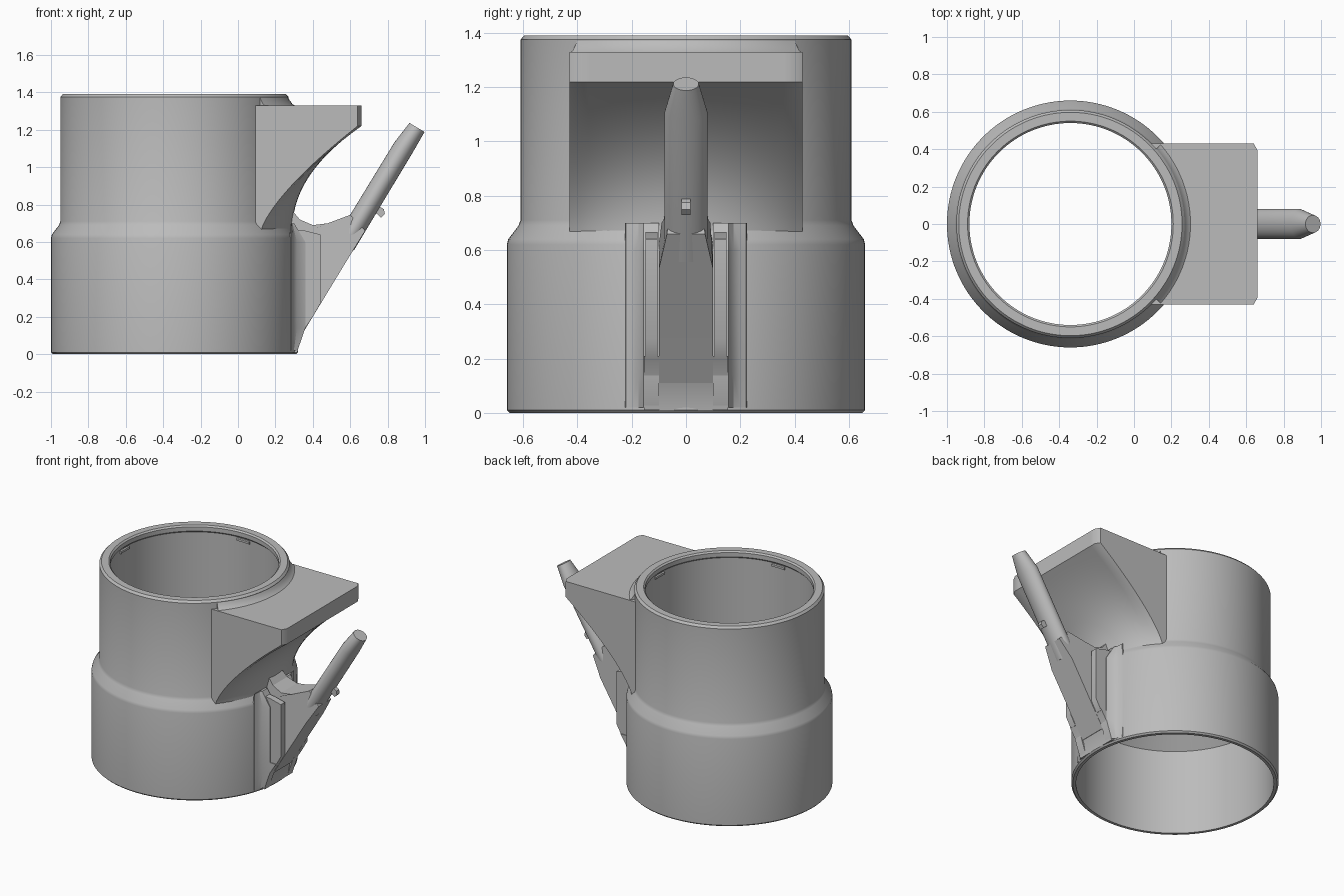
import bpy, bmesh, math
from mathutils import Vector

cube = bpy.data.objects.get("Cube")
if cube:
    bpy.data.objects.remove(cube, do_unlink=True)

AXIS = -0.34  # x of the tube axis

grey = bpy.data.materials.new("plain_grey")
grey.use_nodes = True
colour = (0.5, 0.5, 0.5, 1)
grey.diffuse_color = colour
grey.node_tree.nodes["Principled BSDF"].inputs["Base Color"].default_value = colour


def loft(name, rings, closed=False, angle=30):
    """Skin a row of equal-length rings, capped unless it closes on itself."""
    bm = bmesh.new()
    rows = [[bm.verts.new(p) for p in ring] for ring in rings]
    n = len(rows[0])
    pairs = list(zip(rows, rows[1:]))
    if closed:
        pairs.append((rows[-1], rows[0]))
    else:
        bm.faces.new(rows[0])
        bm.faces.new(rows[-1])
    for a, b in pairs:
        for i in range(n):
            j = (i + 1) % n
            bm.faces.new((a[i], a[j], b[j], b[i]))
    bmesh.ops.recalc_face_normals(bm, faces=bm.faces)
    mesh = bpy.data.meshes.new(name)
    bm.to_mesh(mesh)
    bm.free()
    mesh.materials.append(grey)
    obj = bpy.data.objects.new(name, mesh)
    bpy.context.collection.objects.link(obj)
    bpy.ops.object.select_all(action='DESELECT')
    obj.select_set(True)
    bpy.context.view_layer.objects.active = obj
    bpy.ops.object.shade_smooth_by_angle(angle=math.radians(angle))
    return obj


def turn(profile, a):
    """Place an (r, z) profile at angle a around the tube axis."""
    return [Vector((AXIS + r * math.cos(a), r * math.sin(a), z)) for r, z in profile]


def slab(name, points, y0, y1):
    return loft(name, [[Vector((x, y, z)) for x, z in points] for y in (y0, y1)])


def tube_x(r, y):
    return AXIS + math.sqrt(r * r - y * y)


# Stepped tube with a small lip inside the top rim
wall = [(0.65, 0), (0.66, 0.01), (0.66, 0.62), (0.655, 0.64), (0.617, 0.69), (0.61, 0.71),
        (0.61, 1.375), (0.597, 1.39), (0.55, 1.39), (0.54, 1.38), (0.54, 1.35), (0.55, 1.34),
        (0.55, 0.68), (0.63, 0.60), (0.63, 0)]
SEG = 128
loft("tube", [turn(wall, 2 * math.pi * i / SEG) for i in range(SEG)], closed=True)

# Shelf with a concave underside that flows into the round wall
HALF, END, LOW, HIGH, TOP = 0.43, 0.66, 0.65, 1.22, 1.33
columns = []
for i in range(25):
    y = -HALF + 2 * HALF * i / 24
    base = tube_x(0.63, y)
    power = 2.2 - 0.8 * (y / HALF) ** 2
    corner = 0.02 if i in (0, 24) else 0
    ring = []
    for k in range(17):
        s = k / 16
        ring.append(Vector((base + (END - corner - base) * s ** power, y, LOW + (HIGH - LOW) * s)))
    back = tube_x(0.58, y)
    ring += [Vector((END - corner, y, TOP)), Vector((back, y, TOP)), Vector((back, y, LOW))]
    columns.append(ring)
loft("shelf", columns)

# Fillet between the shelf top and the rim
fillet = [(0.59, 1.32), (0.65, 1.325), (0.63, 1.338), (0.615, 1.36), (0.605, 1.38), (0.59, 1.38)]
loft("shelf_fillet", [turn(fillet, -0.72 + 1.44 * i / 24) for i in range(25)])

# Bracket web that carries the lever: (x, z, half width)
web = [(0.295, 0.12, 0.1), (0.345, 0.11, 0.1), (0.60, 0.53, 0.1), (0.68, 0.66, 0.07),
       (0.60, 0.745, 0.06), (0.48, 0.70, 0.09), (0.40, 0.69, 0.09), (0.33, 0.72, 0.08),
       (0.28, 0.78, 0.07), (0.25, 0.78, 0.07), (0.25, 0.70, 0.1), (0.295, 0.62, 0.1)]
loft("lever_web", [[Vector((x, s * w, z)) for x, z, w in web] for s in (-1, 1)], angle=15)

# Foot under the web
foot = [(0.29, 0.01), (0.318, 0.01), (0.335, 0.1), (0.405, 0.21), (0.29, 0.21)]
slab("lever_foot", foot, -0.155, 0.155)

# Ribs and flared side pads, mirrored across the middle
rib = [(0.285, 0.2), (0.40, 0.2), (0.44, 0.27), (0.44, 0.64), (0.36, 0.66), (0.285, 0.67)]
pad = [(0.272, 0.225), (0.283, 0.222), (0.295, 0.20), (0.315, 0.175), (0.36, 0.157),
       (0.36, 0.10), (0.285, 0.10)]
for side, s in (("left", 1), ("right", -1)):
    slab("rib_" + side, rib, s * 0.105, s * 0.15)
    loft("pad_" + side, [[Vector((0.285 + (x - 0.285) * k, s * y, z)) for x, y in pad]
                         for z, k in ((0.02, 0.45), (0.14, 1), (0.60, 1), (0.70, 0.2))])

# Lever rod with a tapered round tip: (x, z, half width, half thickness)
normal = Vector((0.857, 0, -0.515))
rod = []
for x, z, w, t in ((0.57, 0.585, 0.08, 0.058), (0.885, 1.105, 0.08, 0.056),
                   (0.957, 1.212, 0.047, 0.047)):
    rod.append([Vector((x, 0, z)) + normal * (t * math.cos(a)) + Vector((0, w * math.sin(a), 0))
                for a in (2 * math.pi * i / 32 for i in range(32))])
loft("lever_rod", rod)

# Small stop under the rod
stop = [(0.72, 0.77), (0.765, 0.73), (0.785, 0.75), (0.78, 0.775), (0.74, 0.80)]
slab("rod_stop", stop, -0.016, 0.016)

# Four small catches below the inner lip
catch = [(0.555, 1.31), (0.541, 1.315), (0.541, 1.33), (0.555, 1.335)]
for q in range(4):
    mid = q * math.pi / 2
    loft("inner_catch", [turn(catch, mid + d * 0.03) for d in range(-3, 4)])
